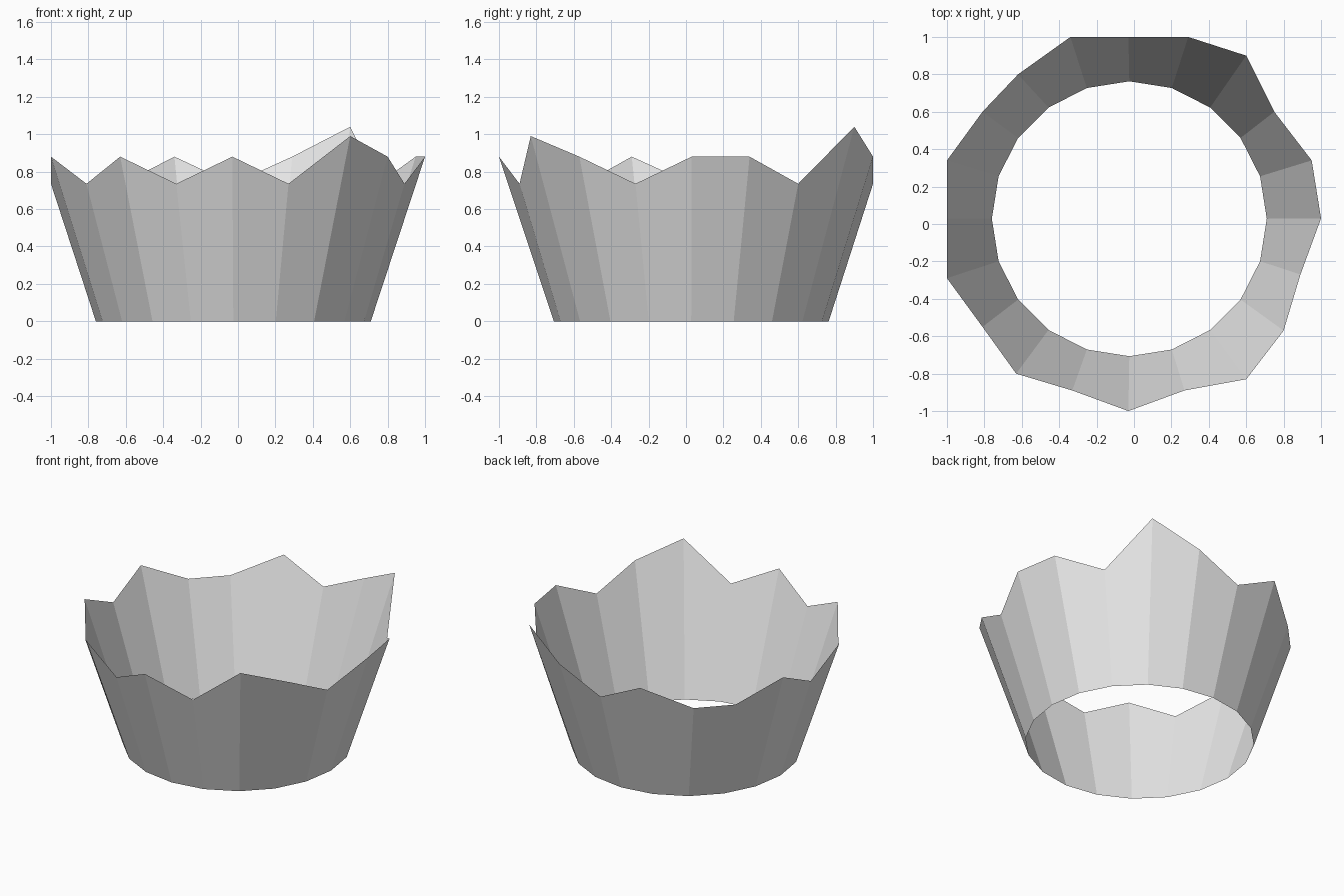
import bpy
import bmesh
from math import cos, sin, tau

cube = bpy.data.objects.get("Cube")
if cube:
    bpy.data.objects.remove(cube, do_unlink=True)


def make_material(name, colour):
    material = bpy.data.materials.new(name)
    material.use_nodes = True
    material.diffuse_color = colour
    shader = next(n for n in material.node_tree.nodes if n.type == "BSDF_PRINCIPLED")
    shader.inputs["Base Color"].default_value = colour
    return material


# Jagged rim, counter-clockwise from the +x side
LOW, HIGH = 0.735, 0.88
rim_points = [
    (1, 0.03, HIGH), (0.95, 0.34, HIGH), (0.75, 0.6, LOW), (0.6, 0.9, 1.04),
    (0.29, 1, HIGH), (-0.03, 1, LOW), (-0.34, 1, HIGH), (-0.62, 0.8, LOW),
    (-0.81, 0.6, LOW), (-1, 0.34, HIGH), (-1, 0.03, LOW), (-1, -0.29, HIGH),
    (-0.81, -0.55, LOW), (-0.63, -0.8, HIGH), (-0.33, -0.89, LOW), (-0.03, -1, HIGH),
    (0.27, -0.89, LOW), (0.6, -0.83, 0.99), (0.8, -0.57, HIGH), (0.89, -0.27, LOW),
]
sides = len(rim_points)
base_radius = 0.735
base_x, base_y = -0.025, 0.028

# Open flared wall: a single sheet between the round base and the rim
bm = bmesh.new()
rim = [bm.verts.new(point) for point in rim_points]
base = []
for i in range(sides):
    angle = tau * i / sides
    base.append(bm.verts.new((base_x + base_radius * cos(angle),
                              base_y + base_radius * sin(angle), 0)))
for i in range(sides):
    j = (i + 1) % sides
    bm.faces.new((base[i], base[j], rim[j], rim[i]))

mesh = bpy.data.meshes.new("flared_wall")
bm.to_mesh(mesh)
bm.free()
mesh.materials.append(make_material("light grey", (0.8, 0.8, 0.8, 1)))
wall = bpy.data.objects.new("flared_wall", mesh)
bpy.context.collection.objects.link(wall)
